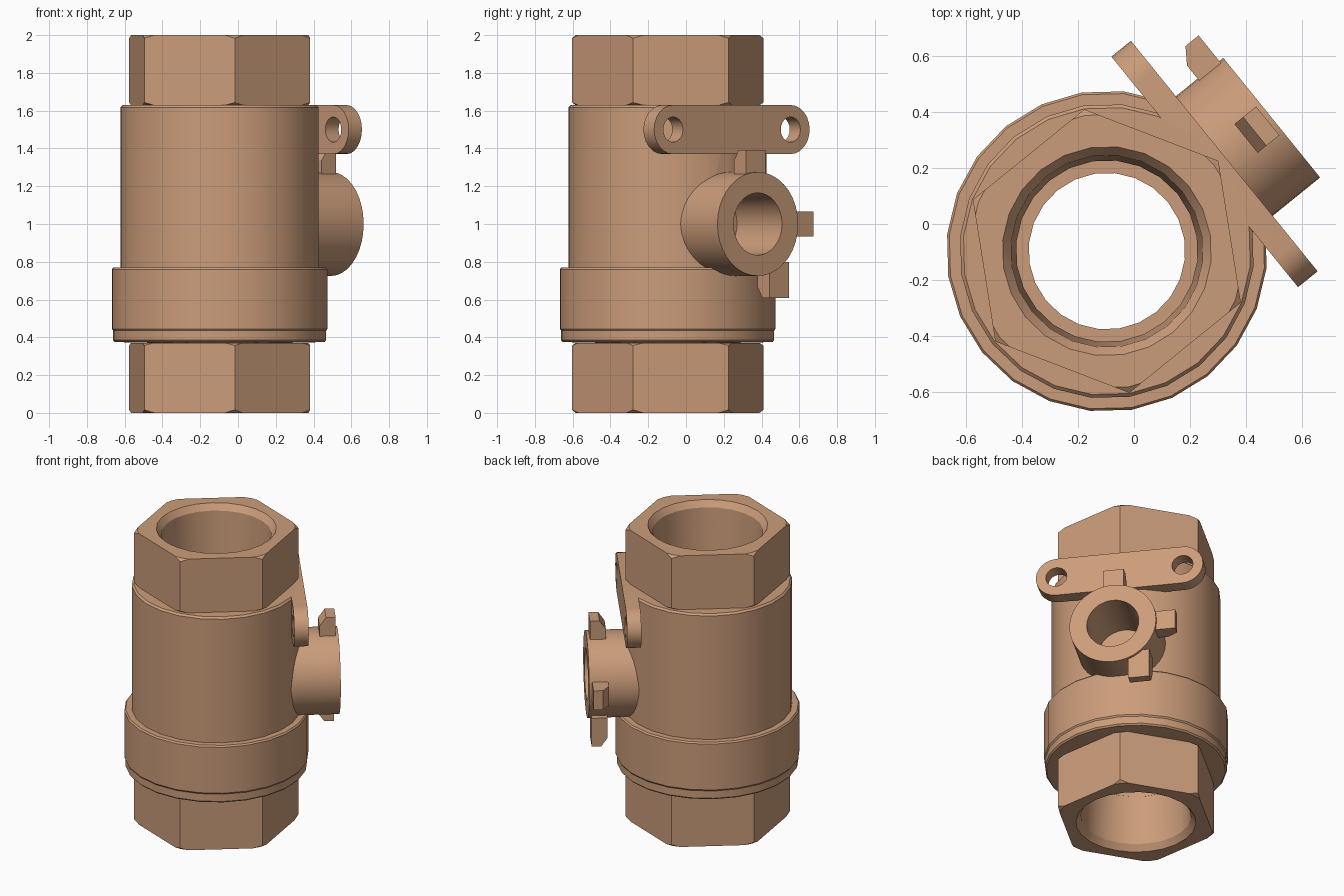
import bpy, bmesh
from math import pi, cos, sin, radians
from mathutils import Matrix

if "Cube" in bpy.data.objects:
    bpy.data.objects.remove(bpy.data.objects["Cube"], do_unlink=True)

bronze = bpy.data.materials.new("bronze")
bronze.use_nodes = True
COLOR = (0.60, 0.335, 0.195, 1)
bronze.diffuse_color = COLOR
bronze.node_tree.nodes["Principled BSDF"].inputs["Base Color"].default_value = COLOR

# Every part is built with the stem pointing along local +x, then turned into place
PLACE = Matrix.Translation((-0.097, -0.097, 0)) @ Matrix.Rotation(radians(39), 4, 'Z')
SIDES = 24


def finish(name, bm):
    bmesh.ops.recalc_face_normals(bm, faces=bm.faces)
    mesh = bpy.data.meshes.new(name)
    bm.to_mesh(mesh)
    bm.free()
    mesh.materials.append(bronze)
    ob = bpy.data.objects.new(name, mesh)
    bpy.context.collection.objects.link(ob)
    ob.matrix_world = PLACE
    return ob


def lathe(name, profile):
    """Closed ring from (radius, height) points turned about z."""
    bm = bmesh.new()
    rings = []
    for i in range(SIDES):
        a = 2 * pi * i / SIDES
        rings.append([bm.verts.new((r * cos(a), r * sin(a), z)) for r, z in profile])
    n = len(profile)
    for i in range(SIDES):
        a, b = rings[i], rings[(i + 1) % SIDES]
        for j in range(n):
            k = (j + 1) % n
            bm.faces.new((a[j], b[j], b[k], a[k]))
    return finish(name, bm)


def prism(name, outline, to3d, lo, hi):
    """Extrude a 2D outline between two depths."""
    bm = bmesh.new()
    ends = [[bm.verts.new(to3d(p, q, d)) for p, q in outline] for d in (lo, hi)]
    for e in ends:
        bm.faces.new(e)
    n = len(outline)
    for i in range(n):
        j = (i + 1) % n
        bm.faces.new((ends[0][i], ends[0][j], ends[1][j], ends[1][i]))
    return finish(name, bm)


def circle(r, n, cx=0, cy=0, start=0.0, sweep=2 * pi, closed=True):
    steps = n if closed else n - 1
    return [(cx + r * cos(start + sweep * i / steps), cy + r * sin(start + sweep * i / steps))
            for i in range(n)]


def boolean(ob, cutter, op):
    cutter.hide_render = True
    mod = ob.modifiers.new(op.lower(), 'BOOLEAN')
    mod.operation, mod.object, mod.solver = op, cutter, 'EXACT'
    bpy.context.view_layer.objects.active = ob
    bpy.ops.object.modifier_apply(modifier=mod.name)


def discard(*obs):
    for ob in obs:
        bpy.data.objects.remove(ob, do_unlink=True)


def along_z(p, q, d): return (p, q, d)
def along_x(p, q, d): return (d, p, q)
def along_y(p, q, d): return (p, d, q)


parts = []

# Main barrel with its stepped collar and flow passage
body = lathe("valve_body", [
    (0.325, 0.37), (0.558, 0.375), (0.567, 0.385), (0.567, 0.435), (0.574, 0.445),
    (0.574, 0.76), (0.566, 0.77), (0.527, 0.77), (0.527, 1.618), (0.515, 1.63),
    (0.325, 1.63), (0.325, 1.55), (0.28, 1.55), (0.28, 0.45), (0.325, 0.45)])
parts.append(body)

# Hexagonal pipe ends, corners chamfered and socket bored by a turned ring
for name, top in (("upper_hex_end", True), ("lower_hex_end", False)):
    flip = (lambda z: z) if top else (lambda z: 2 - z)
    hexend = prism(name, circle(0.513, 6), along_z, *sorted((flip(1.63), flip(2))))
    ring = lathe("hex_shaper", [(r, flip(z)) for r, z in (
        (0.325, 1.625), (0.485, 1.625), (0.60, 1.70), (0.60, 1.917), (0.49, 2.001),
        (0.375, 2.001), (0.344, 1.96))])
    boolean(hexend, ring, 'INTERSECT')
    discard(ring)
    parts.append(hexend)

# Stem boss, bored together with the barrel wall
boss = prism("stem_boss", circle(0.275, 36, cy=1), along_x, 0.40, 0.758)
bore = prism("stem_bore", circle(0.165, 32, cy=1), along_x, 0.38, 0.90)
for ob in (body, boss):
    boolean(ob, bore, 'DIFFERENCE')
discard(bore)
parts.append(boss)

# Mounting plate with rounded ends and two bolt holes
outline = [p for s in (1, -1) for p in
           circle(0.13, 13, cx=s * 0.40, cy=1.5, start=-s * pi / 2, sweep=pi, closed=False)]
plate = prism("mounting_plate", outline, along_x, 0.45, 0.54)
for s in (1, -1):
    hole = prism("bolt_hole", circle(0.067, 20, cx=s * 0.40, cy=1.5), along_x, 0.40, 0.60)
    boolean(plate, hole, 'DIFFERENCE')
    discard(hole)
parts.append(plate)

# Stop lugs around the boss, each with a bevelled back corner
lug = [(0.64, 0.20), (0.74, 0.20), (0.74, 0.393), (0.68, 0.393), (0.64, 0.335)]
parts.append(prism("upper_lug", [(u, 1 + r) for u, r in lug], along_y, -0.066, 0.066))
parts.append(prism("lower_lug", [(u, 1 - r) for u, r in lug], along_y, 0.095, 0.228))
parts.append(prism("side_lug", lug, along_z, 0.934, 1.066))

# Smooth the turned surfaces, keep edges crisp
bpy.ops.object.select_all(action='DESELECT')
for ob in parts:
    ob.select_set(True)
bpy.context.view_layer.objects.active = body
bpy.ops.object.shade_smooth_by_angle(angle=radians(28))
